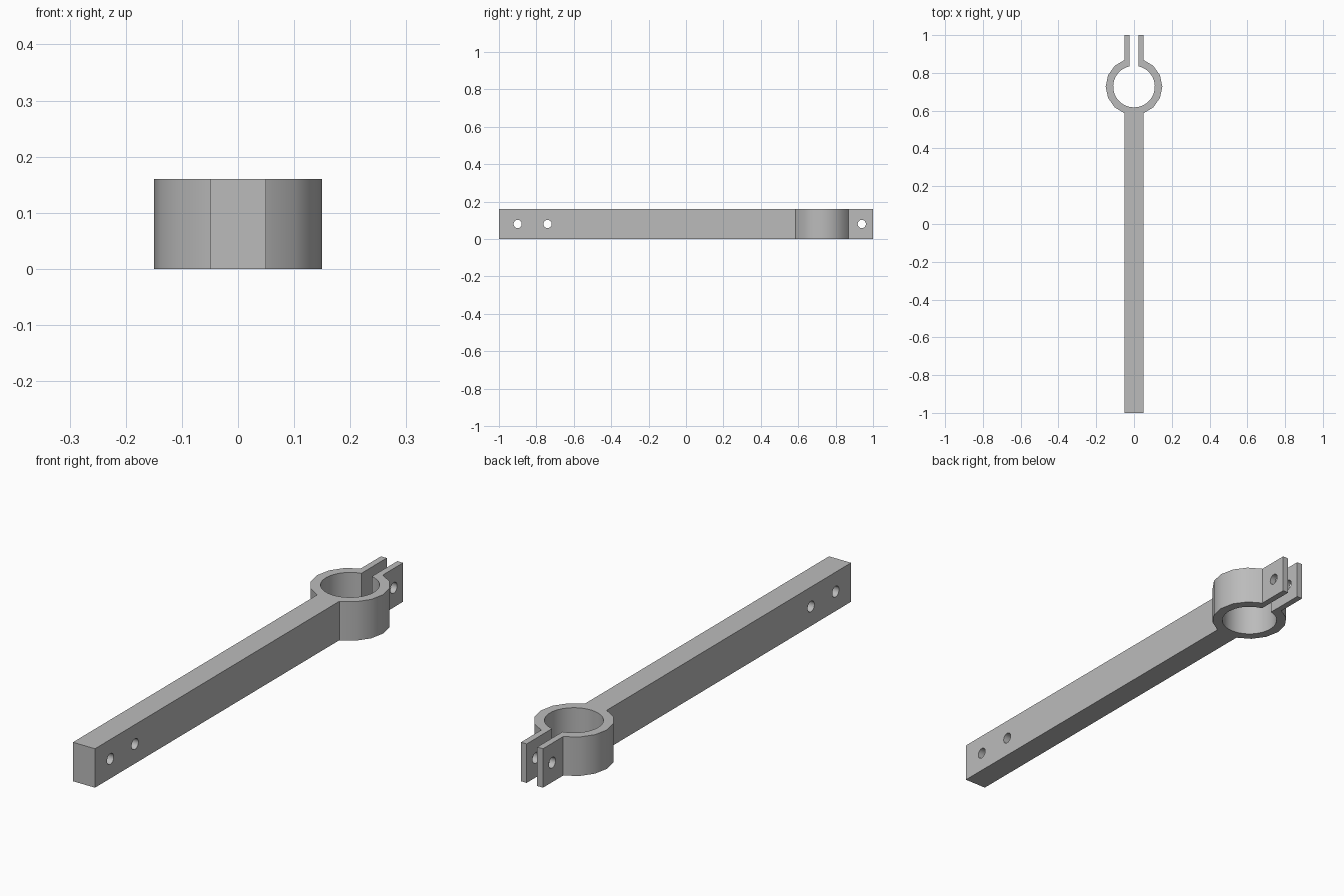
import bpy
import bmesh
from math import asin, cos, sin, pi
from mathutils import Matrix, Vector

cube = bpy.data.objects.get("Cube")
if cube:
    bpy.data.objects.remove(cube, do_unlink=True)

HEIGHT = 0.16
HALF_WIDTH = 0.05
HALF_GAP = 0.024
CENTRE_Y = 0.7275
OUTER, INNER = 0.15, 0.11
HOLE_RADIUS = 0.022

steel = bpy.data.materials.new("grey steel")
steel.use_nodes = True
grey = (0.5, 0.5, 0.5, 1)
steel.diffuse_color = grey
steel.node_tree.nodes["Principled BSDF"].inputs["Base Color"].default_value = grey


def arc(radius, start, end, steps):
    """Points around the clamp centre; angles run from +x towards +y."""
    angles = [start + (end - start) * i / steps for i in range(steps + 1)]
    return [(radius * cos(a), CENTRE_Y + radius * sin(a)) for a in angles]


def mesh_object(name, bm):
    bmesh.ops.recalc_face_normals(bm, faces=bm.faces)
    mesh = bpy.data.meshes.new(name)
    bm.to_mesh(mesh)
    bm.free()
    mesh.materials.append(steel)
    obj = bpy.data.objects.new(name, mesh)
    bpy.context.collection.objects.link(obj)
    return obj


# Right-hand half of the outline: arm, outer ring, tab, gap, inner ring
join = pi / 2 - asin(HALF_WIDTH / OUTER)
slot = pi / 2 - asin(HALF_GAP / INNER)
half = [(HALF_WIDTH, -1)]
half += arc(OUTER, -join, join, 6)
half += [(HALF_WIDTH, 1), (HALF_GAP, 1)]
half += arc(INNER, slot, -pi / 2, 20)
outline = half + [(-x, y) for x, y in reversed(half[:-1])]

# Arm and split clamp as one extruded profile
bm = bmesh.new()
base = bm.faces.new([bm.verts.new((x, y, 0)) for x, y in outline])
top = bmesh.ops.extrude_face_region(bm, geom=[base])
bmesh.ops.translate(bm, vec=Vector((0, 0, HEIGHT)),
                    verts=[v for v in top["geom"] if isinstance(v, bmesh.types.BMVert)])
arm = mesh_object("clamp_arm", bm)

# Bolt holes through the arm end and the clamp tabs
bm = bmesh.new()
for y in (-0.9, -0.74, 0.94):
    bmesh.ops.create_cone(
        bm, cap_ends=True, segments=24, radius1=HOLE_RADIUS, radius2=HOLE_RADIUS, depth=0.4,
        matrix=Matrix.Translation((0, y, HEIGHT / 2)) @ Matrix.Rotation(pi / 2, 4, "Y"))
cutter = mesh_object("bolt_hole_cutter", bm)
cutter.hide_render = True

drill = arm.modifiers.new("bolt holes", "BOOLEAN")
drill.operation = "DIFFERENCE"
drill.solver = "EXACT"
drill.object = cutter

bpy.ops.object.select_all(action="DESELECT")
arm.select_set(True)
bpy.context.view_layer.objects.active = arm
bpy.ops.object.modifier_apply(modifier=drill.name)
bpy.data.objects.remove(cutter, do_unlink=True)
bpy.ops.object.shade_smooth_by_angle()
